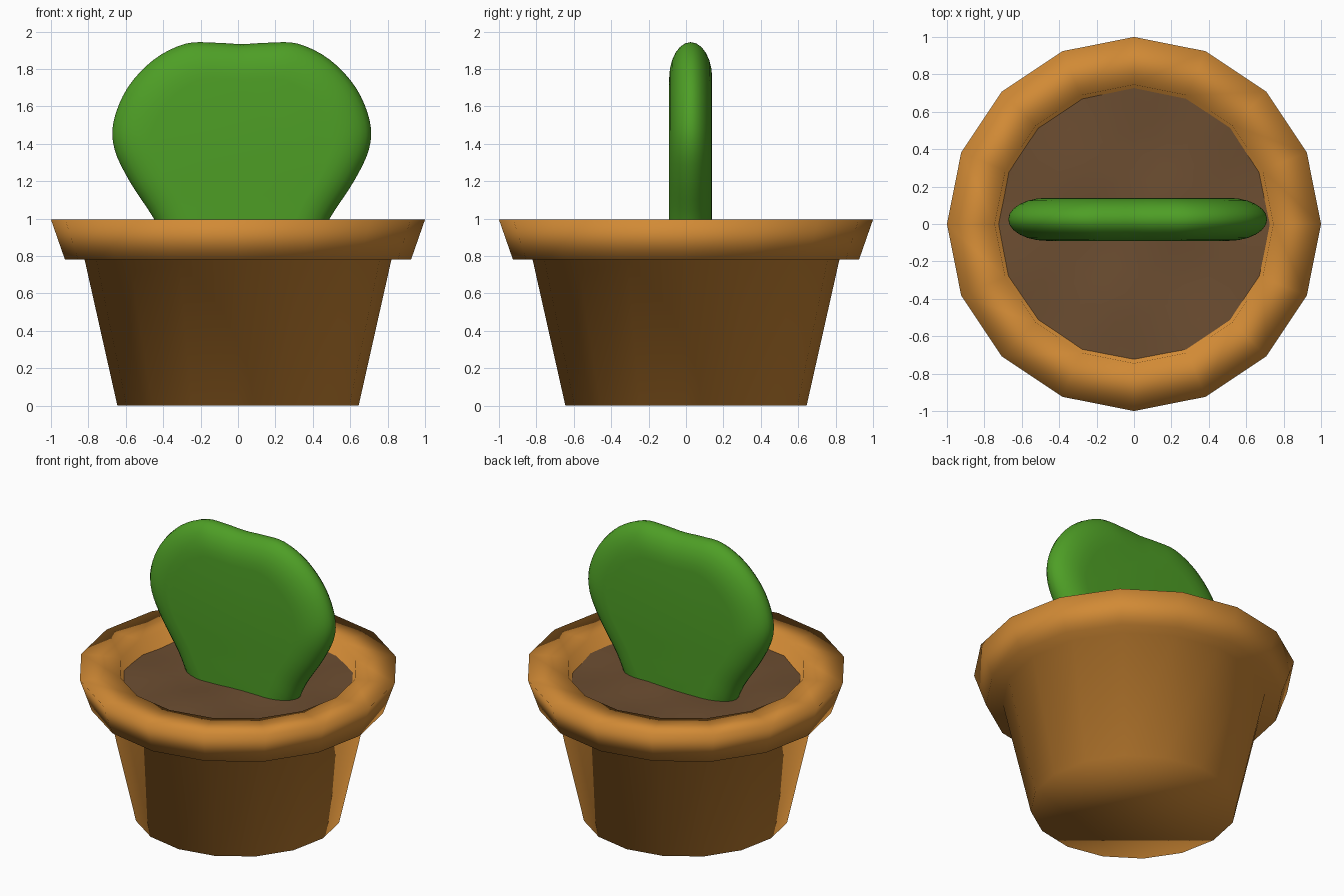
import bpy, bmesh, math
from mathutils import Vector

cube = bpy.data.objects.get("Cube")
if cube:
    bpy.data.objects.remove(cube, do_unlink=True)


def material(name, rgb):
    mat = bpy.data.materials.new(name)
    mat.use_nodes = True
    color = (*rgb, 1)
    mat.diffuse_color = color
    bsdf = next(n for n in mat.node_tree.nodes if n.type == "BSDF_PRINCIPLED")
    bsdf.inputs["Base Color"].default_value = color
    return mat


def finish(bm, name, mat):
    bmesh.ops.recalc_face_normals(bm, faces=bm.faces)
    for face in bm.faces:
        face.smooth = True
    mesh = bpy.data.meshes.new(name)
    bm.to_mesh(mesh)
    bm.free()
    mesh.materials.append(mat)
    obj = bpy.data.objects.new(name, mesh)
    bpy.context.collection.objects.link(obj)
    return obj


def loft(rings):
    """Skin closed rings of points and cap both ends."""
    bm = bmesh.new()
    loops = [[bm.verts.new(p) for p in ring] for ring in rings]
    count = len(loops[0])
    for low, high in zip(loops, loops[1:]):
        for i in range(count):
            j = (i + 1) % count
            bm.faces.new((low[i], low[j], high[j], high[i]))
    bm.faces.new(loops[0])
    bm.faces.new(loops[-1])
    return bm


def circle(radius, z, sides):
    return [Vector((radius * math.cos(2 * math.pi * i / sides),
                    radius * math.sin(2 * math.pi * i / sides), z))
            for i in range(sides)]


def smooth_closed(points, steps):
    """Catmull-Rom curve through a closed list of points."""
    out, n = [], len(points)
    for i in range(n):
        a, b, c, d = (points[(i + k) % n] for k in (-1, 0, 1, 2))
        for s in range(steps):
            t = s / steps
            out.append(0.5 * (2 * b + (c - a) * t
                              + (2 * a - 5 * b + 4 * c - d) * t ** 2
                              + (3 * b - a - 3 * c + d) * t ** 3))
    return out


terracotta = material("terracotta", (0.64, 0.255, 0.036))
earth = material("brown earth", (0.15, 0.075, 0.031))
green = material("cactus green", (0.076, 0.345, 0.019))

# Hollow pot with an overhanging rim
pot_profile = [(0.645, 0), (0.82, 0.78), (0.925, 0.78), (1.0, 0.995),
               (0.745, 0.995), (0.56, 0.12)]
finish(loft([circle(r, z, 16) for r, z in pot_profile]), "flower_pot", terracotta)

# Gently uneven soil
bm = bmesh.new()
centre = bm.verts.new((0, 0, 0.9))
loops = [[bm.verts.new(p) for p in circle(0.74 * k / 6, 0.9, 32)] for k in range(1, 7)]
for i in range(32):
    j = (i + 1) % 32
    bm.faces.new((centre, loops[0][i], loops[0][j]))
    for inner, outer in zip(loops, loops[1:]):
        bm.faces.new((inner[i], outer[i], outer[j], inner[j]))
for v in bm.verts:
    v.co.z += 0.01 * math.sin(7 * v.co.x + 2 * v.co.y) * math.cos(8 * v.co.y - 3 * v.co.x)
finish(bm, "soil", earth)

# Flat heart-shaped cactus pad with rounded edges
half = [(0.25, 0.66), (0.38, 0.82), (0.47, 1.0), (0.6, 1.2), (0.68, 1.37),
        (0.685, 1.52), (0.61, 1.7), (0.47, 1.85), (0.3, 1.935), (0.14, 1.94)]
right = [Vector((x, 0, z)) for x, z in half]
left = [Vector((-x, 0, z)) for x, z in reversed(half)]
outline = smooth_closed(right + [Vector((0, 0, 1.933))] + left, 4)
middle = Vector((0, 0, 1.3))
rings = []
for k in range(-6, 7):
    angle = math.radians(15 * k)
    scale = 1 - 0.3 * (1 - math.cos(angle))
    rings.append([middle + (p - middle) * scale + Vector((0, 0.115 * math.sin(angle), 0))
                  for p in outline])
pad = finish(loft(rings), "cactus_pad", green)
pad.location = (0.02, 0.025, 0)
